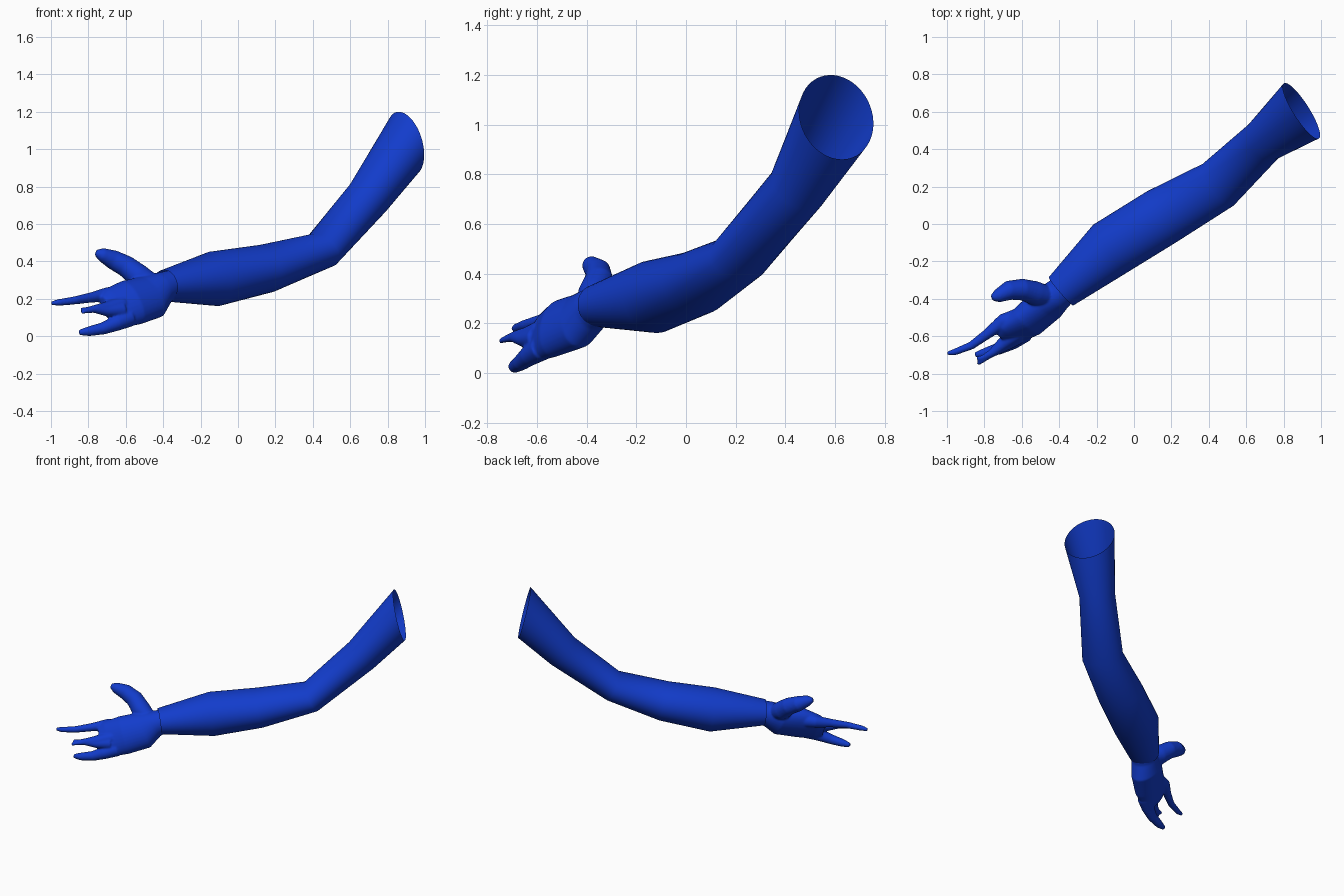
import bpy
import bmesh
from math import cos, sin, tau
from mathutils import Vector

cube = bpy.data.objects.get("Cube")
if cube:
    bpy.data.objects.remove(cube, do_unlink=True)

blue = bpy.data.materials.new("deep blue")
blue.use_nodes = True
colour = (0.006, 0.045, 0.6, 1)
blue.diffuse_color = colour
blue.node_tree.nodes["Principled BSDF"].inputs["Base Color"].default_value = colour


def loft(bm, rings, wide, sides=32, capped=True, start_normal=None):
    """Sweep ellipses (x, y, z, wide radius, thick radius) along a path."""
    centres = [Vector(r[:3]) for r in rings]
    loops = []
    for i, ring in enumerate(rings):
        back = centres[i] - centres[i - 1] if i else Vector()
        ahead = centres[i + 1] - centres[i] if i + 1 < len(rings) else Vector()
        tangent = (back.normalized() + ahead.normalized()).normalized()
        if i == 0 and start_normal:
            tangent = Vector(start_normal).normalized()
        side = Vector(wide)
        side = (side - tangent * side.dot(tangent)).normalized()
        up = tangent.cross(side)
        loops.append([bm.verts.new(centres[i] + side * ring[3] * cos(tau * k / sides)
                                   + up * ring[4] * sin(tau * k / sides))
                      for k in range(sides)])
    for a, b in zip(loops, loops[1:]):
        for k in range(sides):
            n = (k + 1) % sides
            bm.faces.new((a[k], a[n], b[n], b[k]))
    if capped:
        bm.faces.new(loops[0][::-1])
        bm.faces.new(loops[-1])


def finish(bm, name):
    for f in bm.faces:
        f.smooth = True
    mesh = bpy.data.meshes.new(name)
    bm.to_mesh(mesh)
    bm.free()
    mesh.materials.append(blue)
    obj = bpy.data.objects.new(name, mesh)
    bpy.context.collection.objects.link(obj)
    return obj


# Arm: open at the shoulder, bent at the elbow, narrowing to the wrist
bm = bmesh.new()
loft(bm, [(.895, .605, 1.03, .175, .175),
          (.695, .445, .74, .12, .12),
          (.45, .21, .46, .139, .1),
          (.15, .04, .362, .157, .13),
          (-.125, -.13, .307, .157, .147),
          (-.39, -.36, .27, .1, .085)],
     (.62, -.78, 0), sides=48, capped=False, start_normal=(-.82, -.52, -.24))
finish(bm, "arm")

# Hand: palm, thumb and fingers fused into one skin
bm = bmesh.new()
across = (.1, -.5, -.85)
loft(bm, [(-.35, -.33, .28, .075, .08),
          (-.41, -.38, .255, .09, .085),
          (-.47, -.43, .21, .125, .09),
          (-.57, -.52, .18, .13, .08),
          (-.66, -.58, .15, .12, .055),
          (-.70, -.61, .14, .085, .035)], across)

thumb = [(-.44, -.39, .27, .05), (-.53, -.37, .32, .065), (-.6, -.35, .375, .058),
         (-.67, -.355, .41, .052), (-.73, -.385, .437, .036), (-.76, -.395, .447, .016)]
index = [(-.62, -.5, .22, .05), (-.7, -.52, .222, .04), (-.78, -.585, .208, .028),
         (-.87, -.65, .192, .022), (-.96, -.685, .18, .018), (-1, -.692, .177, .01)]
middle = [(-.62, -.58, .17, .045), (-.7, -.64, .15, .036), (-.76, -.69, .147, .022),
          (-.81, -.715, .142, .014), (-.84, -.72, .142, .012)]
ring = [(-.62, -.6, .14, .045), (-.7, -.655, .135, .03), (-.77, -.7, .143, .018),
        (-.825, -.74, .132, .012), (-.835, -.747, .125, .01)]
little = [(-.58, -.58, .1, .05), (-.65, -.63, .07, .042), (-.72, -.665, .042, .033),
          (-.8, -.69, .026, .026), (-.85, -.7, .02, .014)]
for digit in (thumb, index, middle, ring, little):
    loft(bm, [(*d, d[3]) for d in digit], across, sides=20)

hand = finish(bm, "hand")
skin = hand.modifiers.new("fuse", "REMESH")
skin.mode = "VOXEL"
skin.voxel_size = .006
skin.use_smooth_shade = True
soft = hand.modifiers.new("soften", "SMOOTH")
soft.factor = .5
soft.iterations = 8
